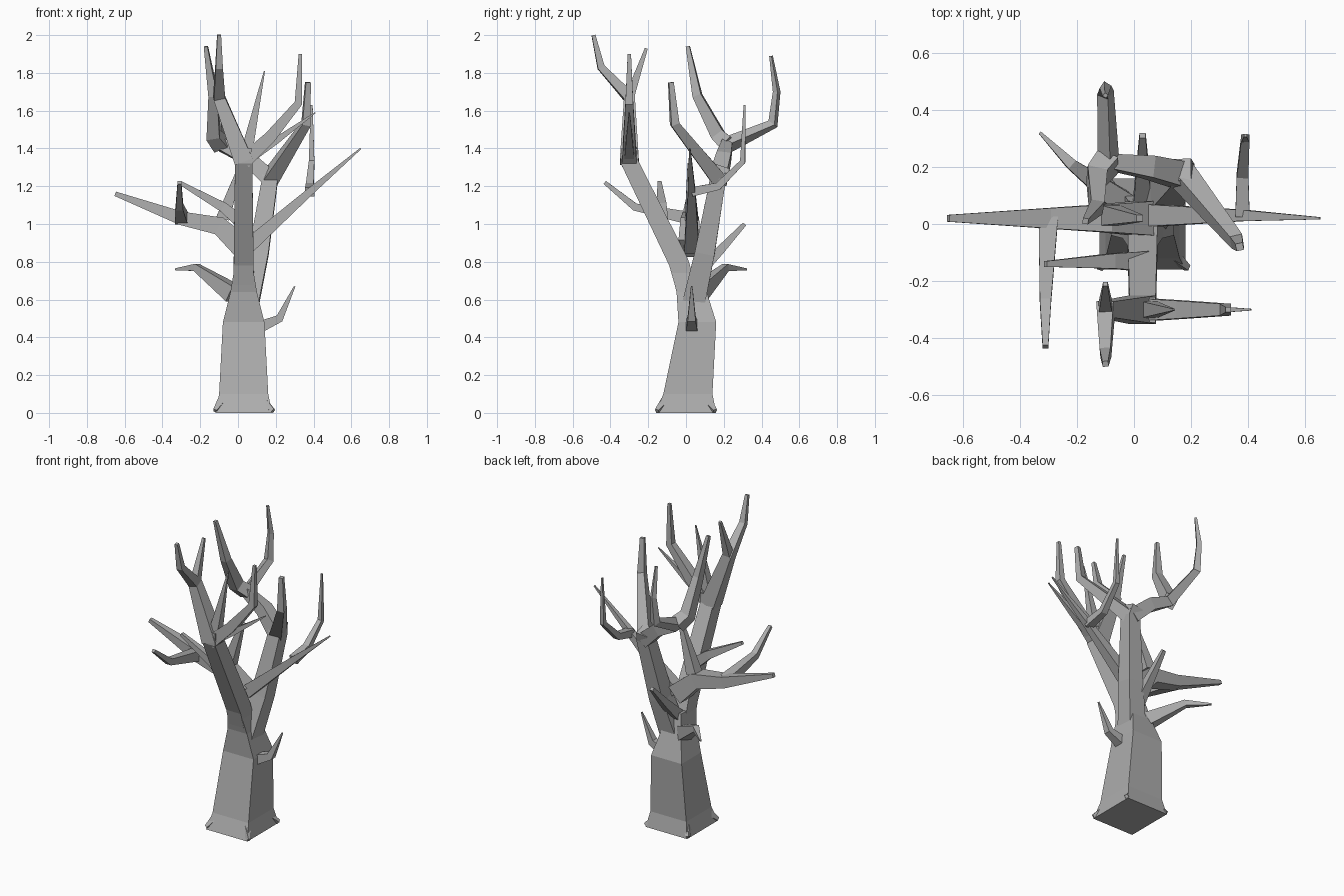
import bpy
import bmesh
from mathutils import Vector

default_cube = bpy.data.objects.get("Cube")
if default_cube:
    bpy.data.objects.remove(default_cube, do_unlink=True)

bark = bpy.data.materials.new("grey bark")
bark.use_nodes = True
bark_grey = (0.42, 0.42, 0.42, 1)
bark.diffuse_color = bark_grey
bark.node_tree.nodes["Principled BSDF"].inputs["Base Color"].default_value = bark_grey

CORNERS = ((1, 1), (-1, 1), (-1, -1), (1, -1))


def skin(name, rings):
    """Join four-cornered rings into a closed, flat-shaded tube."""
    bm = bmesh.new()
    loops = [[bm.verts.new(point) for point in ring] for ring in rings]
    for lower, upper in zip(loops, loops[1:]):
        for i in range(len(CORNERS)):
            bm.faces.new((lower[i - 1], lower[i], upper[i], upper[i - 1]))
    bm.faces.new(loops[0])
    bm.faces.new(loops[-1])
    bmesh.ops.recalc_face_normals(bm, faces=bm.faces)
    mesh = bpy.data.meshes.new(name)
    bm.to_mesh(mesh)
    bm.free()
    mesh.materials.append(bark)
    limb_object = bpy.data.objects.new(name, mesh)
    bpy.context.collection.objects.link(limb_object)


def limb(name, thick, thin, *path):
    """Square limb along a path, its half width tapering evenly from thick to thin."""
    points = [Vector(point) for point in path]
    steps = [end - start for start, end in zip(points, points[1:])]
    total = sum(step.length for step in steps)
    # begin with the world axis most square to the limb
    first = steps[0].normalized()
    axes = [Vector(axis) for axis in ((1, 0, 0), (0, 1, 0), (0, 0, 1))]
    across = min(axes, key=lambda axis: abs(axis.dot(first)))
    rings = []
    travelled = 0
    for i, point in enumerate(points):
        before = steps[max(i - 1, 0)]
        after = steps[min(i, len(steps) - 1)]
        along = (before.normalized() + after.normalized()).normalized()
        across = (across - along * across.dot(along)).normalized()
        up = along.cross(across)
        width = thick + (thin - thick) * travelled / total
        rings.append([point + (across * a + up * b) * width for a, b in CORNERS])
        travelled += after.length
    skin(name, rings)


def trunk_ring(height, half_width, half_depth, centre_y):
    return [(trunk_x + a * half_width, centre_y + b * half_depth, height) for a, b in CORNERS]


def front(x, z):
    """Point on the upright plane that holds the front fork."""
    return Vector((x, -0.3, z))


# Trunk, narrowing from a flared foot to the crotch
trunk_x = 0.03
skin("trunk", [
    trunk_ring(0, 0.15, 0.16, 0),
    trunk_ring(0.1, 0.13, 0.13, 0.01),
    trunk_ring(0.48, 0.11, 0.1, 0.06),
    trunk_ring(0.64, 0.07, 0.08, 0.03),
    trunk_ring(0.76, 0.05, 0.08, 0),
])
for side, end in CORNERS:
    corner = Vector((trunk_x + side * 0.14, end * 0.14, 0.01))
    limb("root_tip", 0.02, 0.01, corner * 0.8 + Vector((0, 0, 0.05)), corner * 1.1)

# Front limb and its fork
front_fork = front(trunk_x, 1.33)
limb("front_limb", 0.055, 0.045, (trunk_x, 0.02, 0.6), (trunk_x, -0.04, 0.8),
     front_fork, front(trunk_x, 1.4))
split = front(-0.1, 1.67)
limb("front_right_fork", 0.05, 0.01, front_fork, split, (split.x, -0.45, 1.83), (split.x, -0.49, 2))
limb("front_right_twig", 0.025, 0.008, split, (split.x, -0.21, 1.93))
limb("front_left_fork", 0.04, 0.009, front_fork, front(0.17, 1.46), front(0.32, 1.64), front(0.33, 1.9))
limb("front_upper_twig", 0.03, 0.003, front(0.05, 1.4), front(0.14, 1.81))
limb("front_lower_twig", 0.03, 0.003, front_fork, front(0.2, 1.44), front(0.41, 1.59))
limb("front_limb_twig", 0.035, 0.01, (trunk_x, -0.13, 1), (-0.08, -0.13, 1.09), (-0.31, -0.14, 1.22))

# Rear limb and its fork
rear_fork = Vector((0.17, 0.17, 1.24))
limb("rear_limb", 0.06, 0.04, (0.05, 0.04, 0.58), (0.11, 0.1, 0.85), rear_fork, (0.16, 0.19, 1.3))
limb("rear_left_fork", 0.04, 0.013, rear_fork, (0.36, -0.06, 1.53), (0.37, -0.08, 1.75))
elbow = Vector((-0.09, 0.22, 1.42))
limb("rear_right_fork", 0.045, 0.007, rear_fork, (0.05, 0.2, 1.35), elbow,
     (-0.1, 0.46, 1.53), (-0.1, 0.48, 1.7), (-0.1, 0.45, 1.89))
limb("rear_right_twig", 0.04, 0.01, elbow, (-0.13, 0.17, 1.47), (-0.13, 0.06, 1.68), (-0.17, 0.01, 1.94))

# Left side limb and its upturned twig
limb("left_limb", 0.04, 0.004, (0.04, 0.03, 0.87), (0.38, 0.03, 1.17), (0.65, 0.02, 1.4))
limb("left_limb_twig", 0.025, 0.005, (0.38, 0.03, 1.17), (0.38, 0.17, 1.2), (0.39, 0.3, 1.33), (0.39, 0.31, 1.63))

# Right side limb and its twigs
knee = Vector((-0.3, 0.02, 1.03))
limb("right_limb", 0.06, 0.012, (trunk_x, 0.02, 0.87), (-0.1, 0.02, 0.99), knee, (-0.65, 0.02, 1.16))
limb("right_limb_twig", 0.034, 0.01, knee, (-0.31, -0.27, 1.09), (-0.31, -0.43, 1.22))
limb("right_limb_upper_twig", 0.035, 0.012, (-0.08, 0.03, 1.03), (0.02, 0.02, 1.32))

# Short twigs growing from the trunk
limb("low_left_twig", 0.035, 0.004, (0.08, trunk_x, 0.44), (0.22, trunk_x, 0.5), (0.3, trunk_x, 0.67))
limb("low_right_twig", 0.045, 0.005, (-0.02, 0.06, 0.63), (-0.22, 0.21, 0.77), (-0.33, 0.32, 0.76))
limb("rear_twig", 0.035, 0.011, (trunk_x, 0.05, 0.73), (trunk_x, 0.18, 0.86), (trunk_x, 0.31, 1))
